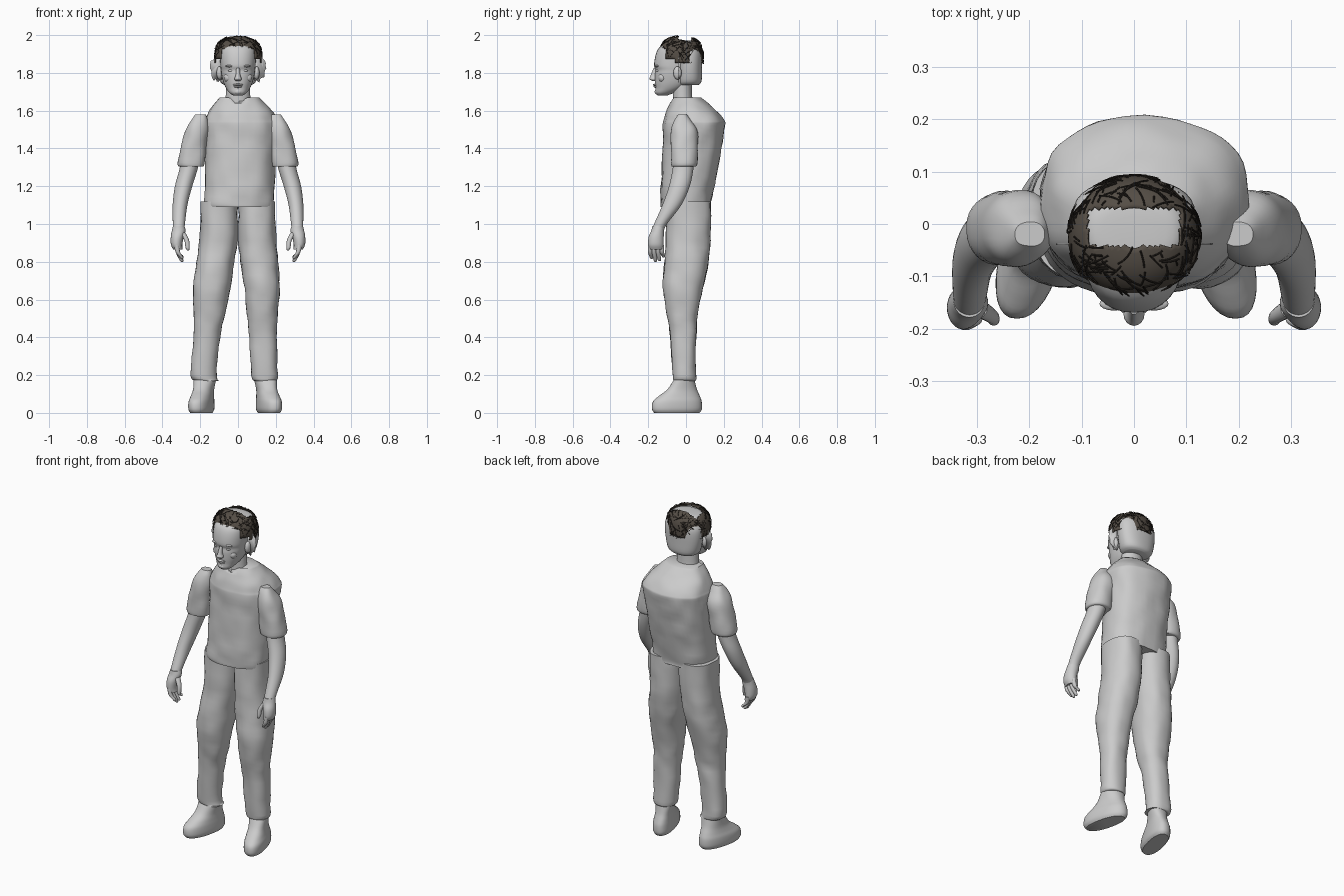
import bpy, bmesh, math, random
from mathutils import Vector, noise

random.seed(4)
if "Cube" in bpy.data.objects:
    bpy.data.objects.remove(bpy.data.objects["Cube"])


def material(name, rgb):
    m = bpy.data.materials.new(name)
    m.use_nodes = True
    m.diffuse_color = (*rgb, 1)
    m.node_tree.nodes["Principled BSDF"].inputs["Base Color"].default_value = (*rgb, 1)
    return m


GREY = material("light grey", (0.6, 0.6, 0.6))
BROWN = material("hair brown", (0.09, 0.075, 0.06))
DARK = material("dark strand", (0.025, 0.02, 0.016))


def finish(name, bm, mat, angle=50):
    bmesh.ops.recalc_face_normals(bm, faces=bm.faces)
    me = bpy.data.meshes.new(name)
    bm.to_mesh(me)
    bm.free()
    me.materials.append(mat)
    me.shade_smooth()
    me.set_sharp_from_angle(angle=math.radians(angle))
    ob = bpy.data.objects.new(name, me)
    bpy.context.collection.objects.link(ob)
    return ob


def catmull(a, b, c, d, t):
    return 0.5 * (2 * b + (c - a) * t + (2 * a - 5 * b + 4 * c - d) * t * t
                  + (3 * b - a - 3 * c + d) * t ** 3)


def loft(name, rings, side=1, power=2.0, seg=32, steps=4, rough=0.0, warp=None, mat=GREY):
    """Skin through rings of (cx, cy, z, rx, ry); side -1 mirrors in x."""
    bm = bmesh.new()
    full = []
    for i in range(len(rings) - 1):
        quad = [rings[max(i - 1, 0)], rings[i], rings[i + 1], rings[min(i + 2, len(rings) - 1)]]
        for k in range(steps):
            full.append([catmull(*v, k / steps) for v in zip(*quad)])
    full.append(rings[-1])
    loops = []
    for cx, cy, z, rx, ry in full:
        loop = []
        for j in range(seg):
            a = math.tau * j / seg
            c, s = math.cos(a), math.sin(a)
            p = Vector((cx + rx * math.copysign(abs(c) ** (2 / power), c),
                        cy + ry * math.copysign(abs(s) ** (2 / power), s), z))
            if warp:
                p = warp(p)
            if rough:
                n = noise.noise(p * 14) * rough
                p += Vector((c, s, 0)) * n
            p.x *= side
            loop.append(bm.verts.new(p))
        loops.append(loop)
    for lo, hi in zip(loops, loops[1:]):
        for j in range(seg):
            bm.faces.new((lo[j], lo[j - 1], hi[j - 1], hi[j]))
    bm.faces.new(loops[0])
    bm.faces.new(loops[-1])
    return finish(name, bm, mat)


def blob(name, loc, size):
    bm = bmesh.new()
    bmesh.ops.create_uvsphere(bm, u_segments=16, v_segments=10, radius=1)
    for v in bm.verts:
        v.co = Vector([l + c * s for l, c, s in zip(loc, v.co, size)])
    return finish(name, bm, GREY)


# Shirt body, with the collar dipping to a V at the front
def collar(p):
    if p.z > 1.64 and p.y < 0:
        p.z -= max(0, 0.045 - abs(p.x)) * (p.z - 1.64) / 0.03
    return p


loft("shirt", [(.005, 0, 1.09, .183, .132), (.005, 0, 1.12, .185, .135),
               (.01, .015, 1.25, .186, .145), (.014, .033, 1.4, .19, .155),
               (.02, .042, 1.52, .198, .161), (.02, .042, 1.55, .192, .157),
               (.017, .033, 1.59, .172, .138), (.01, .018, 1.63, .142, .105),
               (.005, .005, 1.67, .105, .075)],
     power=2.4, seg=48, rough=.008, warp=collar)

# Trouser legs, stance slightly uneven
loft("right_trouser_leg", [(-.16, -.01, .17, .055, .055), (-.183, -.01, .2, .069, .06),
                           (-.165, -.015, .4, .072, .068), (-.15, -.02, .52, .083, .08),
                           (-.14, -.015, .66, .097, .105), (-.12, .004, .8, .1, .116),
                           (-.1, .012, .95, .1, .117), (-.1, .015, 1.12, .098, .117)],
     power=2.3, rough=.007)
loft("left_trouser_leg", [(.14, -.01, .17, .055, .055), (.141, -.01, .2, .07, .06),
                          (.133, -.015, .4, .073, .068), (.128, -.02, .52, .082, .08),
                          (.127, -.015, .66, .094, .105), (.112, .004, .8, .1, .116),
                          (.1, .012, .95, .1, .117), (.1, .015, 1.12, .098, .117)],
     power=2.3, rough=.007)


# Shoes, toes turned out
def toe_out(p):
    p.x -= (p.y + .03) * -.22
    return p


for side, name, shift in ((1, "right_shoe", 0), (-1, "left_shoe", .03)):
    loft(name, [(-.19 + shift, -.048, 0, .05, .12), (-.19 + shift, -.048, .02, .06, .132),
                (-.19 + shift, -.046, .06, .06, .129), (-.187 + shift, -.035, .09, .055, .108),
                (-.184 + shift, -.02, .125, .052, .078), (-.18 + shift, -.01, .175, .058, .055)],
         side=side, power=2.3, warp=toe_out)

# Arms: sleeve, forearm, hand and fingers
for side, tag in ((1, "right"), (-1, "left")):
    loft(tag + "_sleeve", [(-.247, -.012, 1.305, .066, .062), (-.247, -.01, 1.325, .072, .068),
                           (-.232, -.008, 1.42, .067, .072), (-.215, -.01, 1.5, .06, .068),
                           (-.205, -.018, 1.55, .042, .043), (-.2, -.02, 1.58, .027, .022)],
         side=side, power=2.4, rough=.006)
    loft(tag + "_forearm", [(-.314, -.152, .96, .03, .033), (-.313, -.135, 1.0, .032, .034),
                            (-.307, -.075, 1.1, .039, .05), (-.288, -.035, 1.2, .046, .055),
                            (-.262, -.016, 1.29, .048, .055), (-.25, -.01, 1.36, .05, .055)],
         side=side)
    loft(tag + "_palm", [(-.318, -.158, .865, .025, .037), (-.325, -.16, .89, .03, .041),
                         (-.322, -.158, .93, .034, .04), (-.314, -.15, .965, .036, .034),
                         (-.314, -.145, .99, .03, .033)], side=side)
    for i in range(4):
        y = -.19 + i * .021
        tip = .8 + (.015, 0, .003, .022)[i]
        loft(tag + "_finger", [(-.296, y + .008, tip, .005, .005), (-.3, y + .007, tip + .01, .01, .01),
                               (-.318, y, .85, .012, .012), (-.325, y, .89, .013, .012)],
             side=side, seg=10)
    loft(tag + "_thumb", [(-.264, -.182, .86, .005, .006), (-.267, -.182, .875, .011, .012),
                          (-.272, -.175, .915, .013, .014), (-.295, -.16, .955, .016, .018)],
         side=side, seg=12)

# Neck, back of the skull and face
loft("neck", [(0, -.01, 1.6, .075, .06), (0, -.018, 1.66, .066, .052), (0, -.02, 1.77, .062, .05)])
loft("skull", [(0, .01, 1.735, .07, .055), (0, .016, 1.755, .095, .066), (0, .018, 1.82, .112, .067),
               (0, .015, 1.89, .117, .07), (0, -.005, 1.93, .11, .08), (0, -.015, 1.965, .085, .065),
               (0, -.015, 1.972, .04, .03)], power=2.3)
loft("face", [(0, -.125, 1.68, .025, .025), (0, -.112, 1.695, .046, .05), (0, -.085, 1.72, .064, .077),
              (0, -.07, 1.75, .077, .095), (0, -.065, 1.79, .087, .1), (0, -.064, 1.815, .09, .098),
              (0, -.064, 1.84, .093, .105), (0, -.06, 1.89, .095, .102), (0, -.055, 1.93, .09, .09),
              (0, -.045, 1.96, .07, .065)], power=2.2)
loft("nose", [(0, -.168, 1.758, .014, .012), (0, -.172, 1.768, .02, .022), (0, -.168, 1.785, .013, .02),
              (0, -.16, 1.825, .009, .012)], seg=16)
blob("upper_lip", (0, -.163, 1.737, ), (.026, .012, .006))
blob("lower_lip", (0, -.16, 1.727), (.022, .012, .006))
blob("chin", (0, -.148, 1.7), (.024, .018, .016))
for s, tag in ((-1, "right"), (1, "left")):
    blob(tag + "_brow", (s * .038, -.152, 1.836), (.028, .013, .007))
    blob(tag + "_eye", (s * .037, -.147, 1.812), (.015, .011, .008))
    blob(tag + "_cheek", (s * .05, -.125, 1.775), (.025, .022, .025))
    blob(tag + "_ear", (s * .098, -.045, 1.8), (.016, .022, .035))
    # Ragged side tuft as a thin plate
    bm = bmesh.new()
    rim = []
    for j in range(36):
        a = math.tau * j / 36
        r = random.uniform(.8, 1.05)
        rim.append(bm.verts.new((s * .105 + .044 * r * math.cos(a), -.04, 1.825 + .075 * r * math.sin(a))))
    bm.faces.new(rim)
    plate = finish(tag + "_side_tuft", bm, GREY)
    plate.modifiers.new("thickness", 'SOLIDIFY').thickness = .004


# Hair cap, open over the forehead and across the crown
def hair_point(a, p, lift=1.0):
    r = max(math.sin(p), 0) ** .75 * lift
    h = math.copysign(abs(math.cos(p)) ** .8, math.cos(p)) * lift
    return Vector((.126 * r * math.cos(a), -.025 + .117 * r * math.sin(a), 1.882 + .113 * h))


def bare(c):
    forehead = c.y < -.05 and abs(c.x) < .088 and c.z < 1.925
    crown = abs(c.x) < .09 and -.042 < c.y < .03 and c.z > 1.94
    front_edge = c.y < -.06 and c.z < 1.875
    return forehead or crown or front_edge


bm = bmesh.new()
grid = [[bm.verts.new(hair_point(math.tau * j / 64, .03 + 1.72 * i / 24)) for j in range(64)]
        for i in range(25)]
for up, down in zip(grid, grid[1:]):
    for j in range(64):
        corners = (up[j - 1], up[j], down[j], down[j - 1])
        if not bare(sum((v.co for v in corners), Vector()) / 4):
            bm.faces.new(corners)
bmesh.ops.delete(bm, geom=[v for v in bm.verts if not v.link_faces], context='VERTS')
cap = finish("hair_cap", bm, BROWN)
cap.modifiers.new("thickness", 'SOLIDIFY').thickness = .004

# Loose crossing strands over the cap
curve = bpy.data.curves.new("hair_strands", 'CURVE')
curve.dimensions = '3D'
curve.bevel_depth = .0016
curve.bevel_resolution = 0
curve.materials.append(DARK)
for n in range(260):
    a, p = random.uniform(0, math.tau), random.uniform(.35, 1.65)
    da, dp = random.uniform(-.12, .12), random.uniform(-.11, .11)
    path = [hair_point(a + da * k, min(p + dp * k, 1.8), 1.005 + .006 * k) for k in range(5)]
    if any(bare(q) for q in path):
        continue
    line = curve.splines.new('POLY')
    line.points.add(len(path) - 1)
    for pt, q in zip(line.points, path):
        pt.co = (*q, 1)
strands = bpy.data.objects.new("hair_strands", curve)
bpy.context.collection.objects.link(strands)
